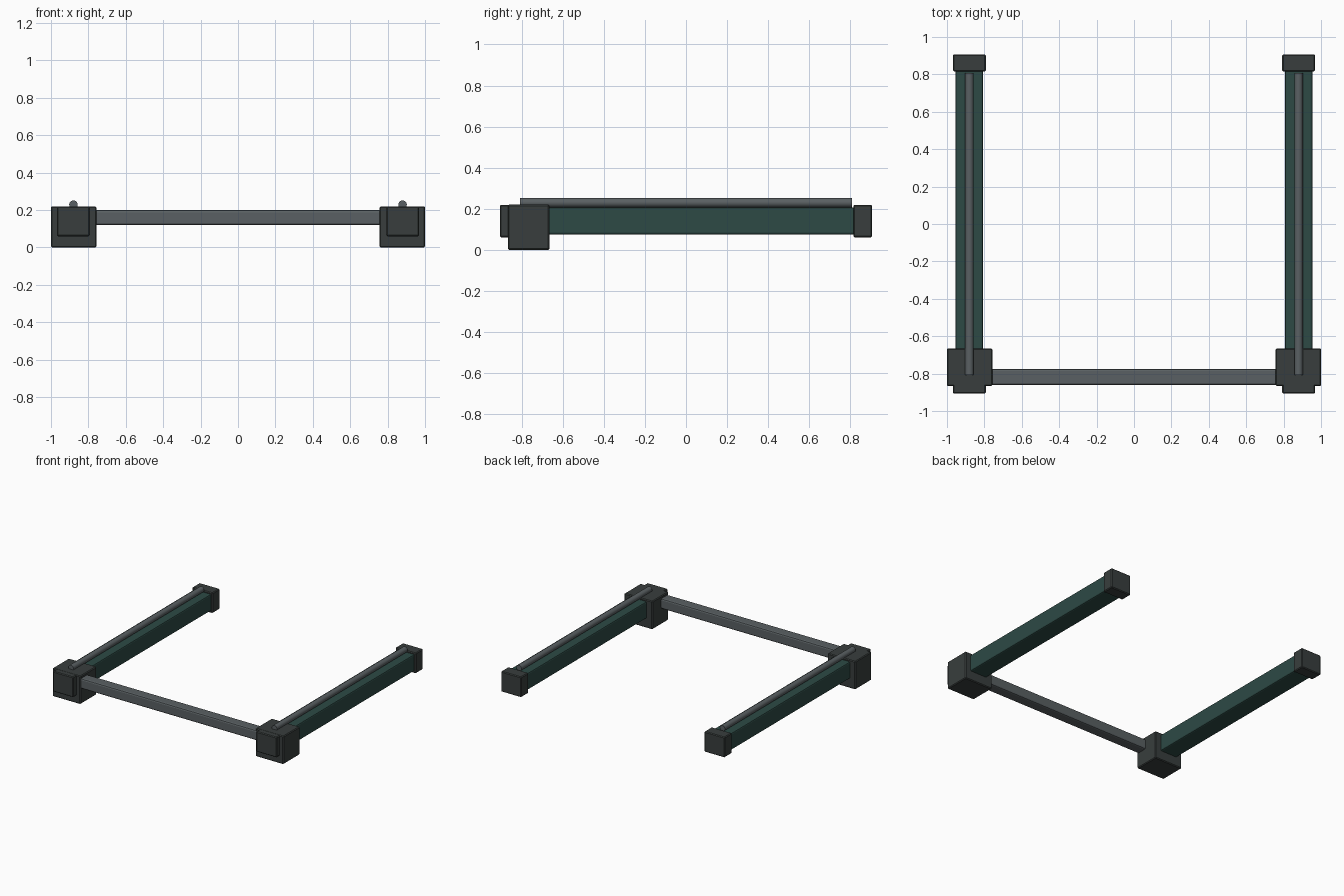
import bpy, math

if "Cube" in bpy.data.objects:
    bpy.data.objects.remove(bpy.data.objects["Cube"])


def mat(name, rgb):
    m = bpy.data.materials.new(name)
    m.diffuse_color = (*rgb, 1)
    m.use_nodes = True
    m.node_tree.nodes["Principled BSDF"].inputs["Base Color"].default_value = m.diffuse_color
    return m


DARK = mat("charcoal", (0.040, 0.048, 0.047))
GREEN = mat("deep green", (0.026, 0.068, 0.060))
STEEL = mat("steel grey", (0.102, 0.118, 0.125))


def box(name, lo, hi, material, bevel, segments=1):
    bpy.ops.mesh.primitive_cube_add(size=1, location=[(a + b) / 2 for a, b in zip(lo, hi)])
    ob = bpy.context.object
    ob.name = name
    ob.scale = [b - a for a, b in zip(lo, hi)]
    bpy.ops.object.transform_apply(location=False, rotation=False, scale=True)
    ob.data.materials.append(material)
    mod = ob.modifiers.new("bevel", 'BEVEL')
    mod.width = bevel
    mod.segments = segments
    return ob


for side, s in (("left", -1), ("right", 1)):
    cx = 0.88 * s
    # corner block
    x0, x1 = sorted((1.0 * s, 0.757 * s))
    box(side + "_corner_block", (x0, -0.867, 0), (x1, -0.665, 0.22), DARK, 0.006)
    # side beam and its end caps
    box(side + "_side_beam", (cx - 0.074, -0.85, 0.075), (cx + 0.074, 0.85, 0.206),
        GREEN, 0.010, 2)
    for end, y0, y1 in (("front", -0.907, -0.815), ("back", 0.815, 0.907)):
        box(f"{side}_{end}_cap", (cx - 0.088, y0, 0.06), (cx + 0.088, y1, 0.219), DARK, 0.006)
    # round rail lying on the beam
    bpy.ops.mesh.primitive_cylinder_add(vertices=12, radius=0.023, depth=1.615,
                                        location=(cx, 0, 0.229),
                                        rotation=(math.pi / 2, 0, 0))
    rail = bpy.context.object
    rail.name = side + "_top_rail"
    rail.data.materials.append(STEEL)
    bpy.ops.object.shade_smooth_by_angle(angle=math.radians(40))

# front crossbar between the corner blocks
box("front_crossbar", (-0.80, -0.861, 0.12), (0.80, -0.775, 0.20), STEEL, 0.012, 2)
